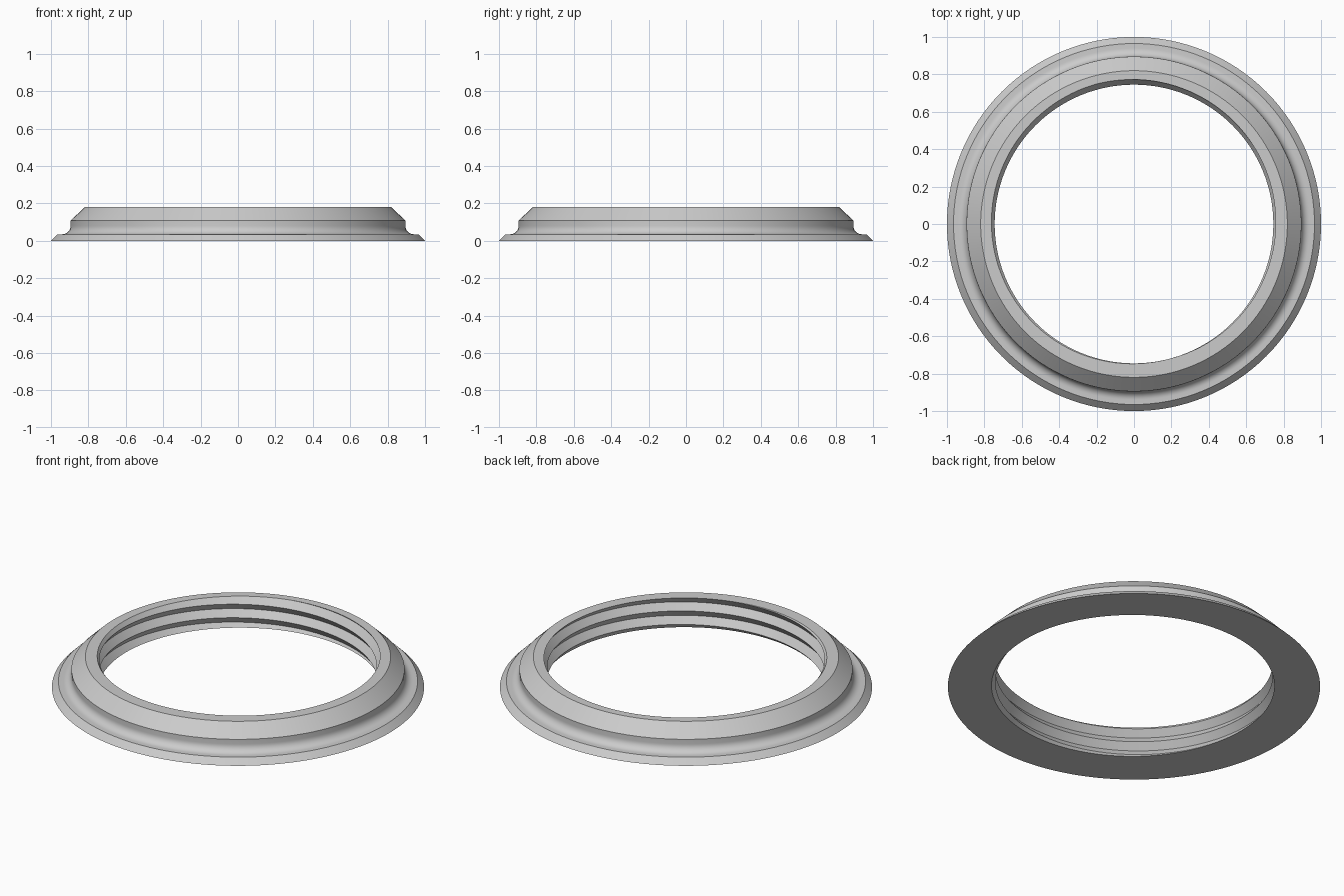
import bpy, bmesh
from math import cos, sin, pi, radians

SEGMENTS = 128
HEIGHT = 0.18
PITCH = 0.08
CREST, ROOT = 0.745, 0.775
START = radians(-75)  # angle where a thread crest meets the top face

cube = bpy.data.objects.get("Cube")
if cube:
    bpy.data.objects.remove(cube)

grey = bpy.data.materials.new("plain grey")
grey.use_nodes = True
grey.diffuse_color = (0.6, 0.6, 0.6, 1)
grey.node_tree.nodes["Principled BSDF"].inputs["Base Color"].default_value = (0.6, 0.6, 0.6, 1)


def polar(r, a, z):
    return (r * cos(a), r * sin(a), z)


bm = bmesh.new()
angles = [2 * pi * i / SEGMENTS for i in range(SEGMENTS)]

# Internal helical thread: alternating crests and roots, one turn joins the next
levels = range(-8, 5)
grid = {(i, k): bm.verts.new(polar(ROOT if k % 2 else CREST, a,
                                   HEIGHT + PITCH * (k / 2 + (a - START) / (2 * pi))))
        for i, a in enumerate(angles) for k in levels}


def thread_vert(i, k):
    return grid.get((i, k) if i < SEGMENTS else (0, k + 2))


for i in range(SEGMENTS):
    for k in levels:
        quad = [thread_vert(i, k), thread_vert(i, k + 1),
                thread_vert(i + 1, k + 1), thread_vert(i + 1, k)]
        if all(quad):
            bm.faces.new(quad)

# Trim the thread flush with the top and bottom faces
for z, up in ((HEIGHT, 1), (0, -1)):
    bmesh.ops.bisect_plane(bm, geom=bm.verts[:] + bm.edges[:] + bm.faces[:], dist=1e-6,
                           plane_co=(0, 0, z), plane_no=(0, 0, up), clear_outer=True)

# Outer profile: bevelled foot, concave cove, vertical band and top chamfer
cove = [(0.94 - 0.045 * cos(t), 0.08 - 0.045 * sin(t))
        for t in (pi / 2 * (1 - j / 8) for j in range(9))]
profile = [(1, 0), (0.965, 0.035)] + cove + [(0.895, 0.108), (0.82, HEIGHT)]
rings = [[bm.verts.new(polar(r, a, z)) for a in angles] for r, z in profile]
for low, high in zip(rings, rings[1:]):
    for i in range(SEGMENTS):
        j = (i + 1) % SEGMENTS
        bm.faces.new((low[i], low[j], high[j], high[i]))

# Flat top and bottom faces close the ring
for z in (HEIGHT, 0):
    rim = [e for e in bm.edges if e.is_boundary and all(abs(v.co.z - z) < 1e-4 for v in e.verts)]
    bmesh.ops.bridge_loops(bm, edges=rim)

bmesh.ops.recalc_face_normals(bm, faces=bm.faces[:])
mesh = bpy.data.meshes.new("threaded_ring")
bm.to_mesh(mesh)
bm.free()
mesh.materials.append(grey)
ring = bpy.data.objects.new("threaded_ring", mesh)
bpy.context.collection.objects.link(ring)

# Smooth round surfaces, crisp profile edges
bpy.context.view_layer.objects.active = ring
ring.select_set(True)
bpy.ops.object.shade_smooth_by_angle(angle=radians(25))
